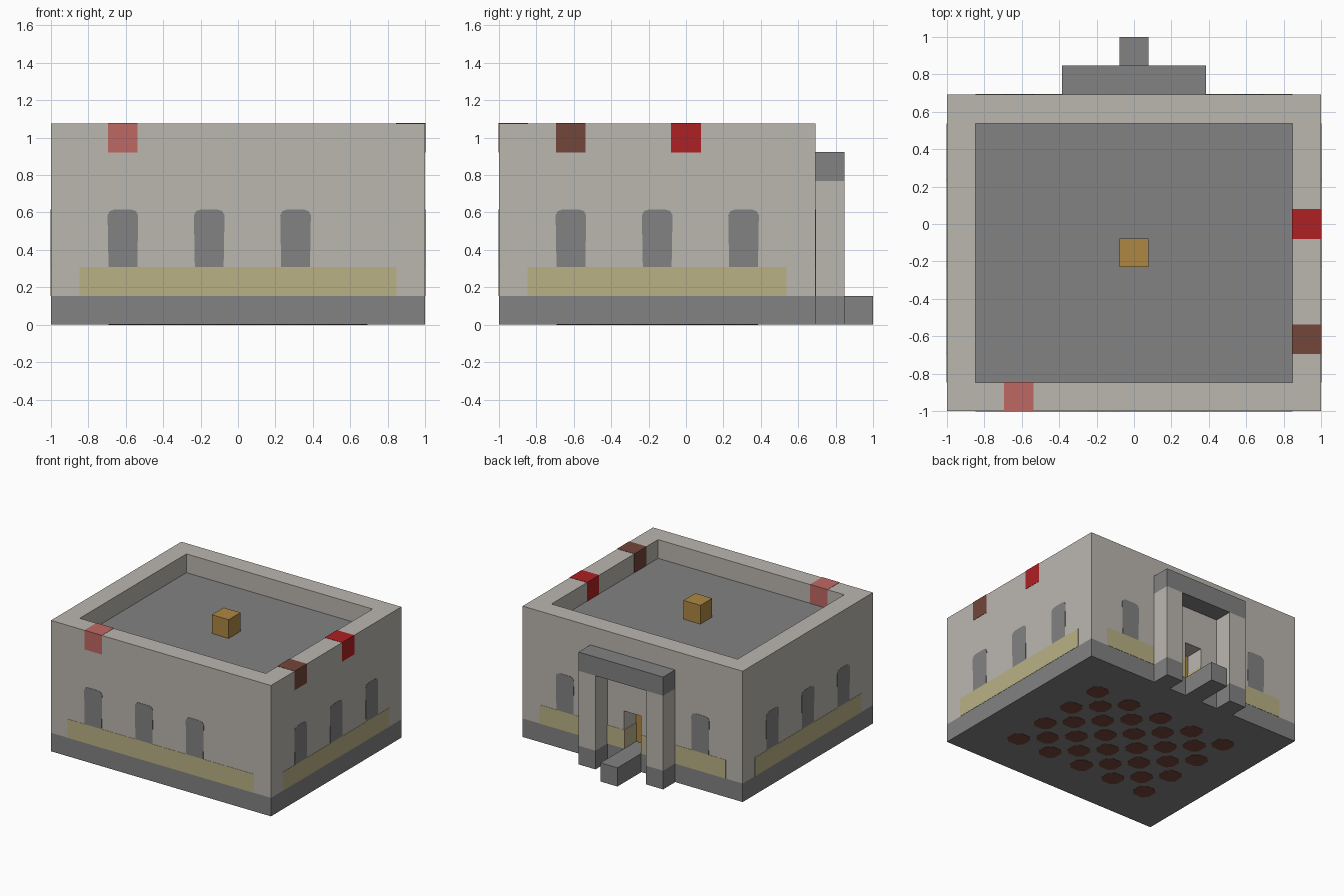
import bpy, bmesh, math
from mathutils import Matrix

cube = bpy.data.objects.get("Cube")
if cube:
    bpy.data.objects.remove(cube)

U = 2 / 13            # one building block
BACK = -1 + 11 * U    # plane of the rear wall
SKIN = 0.002          # thickness of painted details


def material(name, rgb):
    lin = [((c / 255 + 0.055) / 1.055) ** 2.4 for c in rgb] + [1]
    m = bpy.data.materials.new(name)
    m.use_nodes = True
    m.diffuse_color = lin
    m.node_tree.nodes["Principled BSDF"].inputs["Base Color"].default_value = lin
    return m


PLASTER = material("pale plaster", (187, 183, 176))
STONE = material("dark stone", (130, 130, 130))
SAND = material("sand yellow", (186, 177, 133))
GOLD = material("gold", (174, 135, 66))
RED = material("red", (174, 32, 35))
PINK = material("faded red", (191, 104, 99))
BROWN = material("brown", (115, 70, 58))


def add_object(name, bm, *mats):
    bmesh.ops.recalc_face_normals(bm, faces=bm.faces)
    me = bpy.data.meshes.new(name)
    bm.to_mesh(me)
    bm.free()
    for m in mats:
        me.materials.append(m)
    ob = bpy.data.objects.new(name, me)
    bpy.context.collection.objects.link(ob)
    return ob


def box(name, lo, hi, *mats, grow=0):
    """Box between two corners, optionally swollen on all sides."""
    bm = bmesh.new()
    bmesh.ops.create_cube(bm, size=1)
    for v in bm.verts:
        v.co = [(a + b) / 2 + c * (b - a + 2 * grow) for a, b, c in zip(lo, hi, v.co)]
    return add_object(name, bm, *mats)


def blocks(name, lo, hi, mat, grow=0):
    """Box given in block counts from the front right bottom corner."""
    corner = lambda p: (-1 + p[0] * U, -1 + p[1] * U, p[2] * U)
    return box(name, corner(lo), corner(hi), mat, grow=grow)


def plate(name, outline, mat, matrix):
    """Thin painted plate: outline in local x, z; outside is local -y."""
    bm = bmesh.new()
    face = bm.faces.new([bm.verts.new((x, 0, z)) for x, z in outline])
    ext = bmesh.ops.extrude_face_region(bm, geom=[face])
    for v in ext["geom"]:
        if isinstance(v, bmesh.types.BMVert):
            v.co.y -= SKIN
    bmesh.ops.transform(bm, matrix=matrix, verts=bm.verts)
    return add_object(name, bm, mat)


def wall_frame(turn, x, y):
    return Matrix.Translation((x, y, 0)) @ Matrix.Rotation(math.radians(turn), 4, "Z")


def rect(a, b, z0, z1):
    return [(a, z0), (b, z0), (b, z1), (a, z1)]


# Plinth, lifted by the painted floor pattern
box("plinth", (-1, -1, SKIN), (1, BACK, U), STONE)

# Walls, with the roof recess and the rear doorway cut out
walls = box("walls", (-1, -1, U), (1, BACK, 7 * U), PLASTER, STONE, GOLD)
cutters = [
    blocks("roof_cutter", (1, 1, 6), (12, 10, 8), PLASTER),
    blocks("door_cutter", (6, 10, 0.5), (7, 12, 3), PLASTER),
]
for c in cutters:
    c.hide_render = True
    mod = walls.modifiers.new(c.name, "BOOLEAN")
    mod.operation = "DIFFERENCE"
    mod.solver = "EXACT"
    mod.object = c
bpy.context.view_layer.update()
shell = walls.evaluated_get(bpy.context.evaluated_depsgraph_get())
mesh = bpy.data.meshes.new_from_object(shell)
walls.modifiers.clear()
walls.data = mesh
for c in cutters:
    bpy.data.objects.remove(c)
mesh.materials.clear()
for m in (PLASTER, STONE, GOLD):
    mesh.materials.append(m)
for f in mesh.polygons:
    roof = f.normal.z > 0.9 and abs(f.center.z - 6 * U) < 0.01
    door = f.normal.y > 0.9 and f.center.z < 3 * U and abs(f.center.y - BACK + U) < 0.01
    f.material_index = 1 if roof else 2 if door else 0

# Coloured parapet blocks and the gold roof block
blocks("parapet_block_faded", (2, 0, 6), (3, 1, 7), PINK, SKIN)
blocks("parapet_block_brown", (12, 2, 6), (13, 3, 7), BROWN, SKIN)
blocks("parapet_block_red", (12, 6, 6), (13, 7, 7), RED, SKIN)
blocks("roof_block", (6, 5, 6), (7, 6, 7), GOLD)

# Rear porch
for side, x in (("right", 4), ("left", 8)):
    blocks(f"porch_foot_{side}", (x, 11, 0), (x + 1, 12, 1), STONE)
    blocks(f"porch_pillar_{side}", (x, 11, 1), (x + 1, 12, 5), PLASTER)
blocks("porch_lintel", (4, 11, 5), (9, 12, 6), STONE)
blocks("door_step", (6, 11, 0), (7, 13, 1), STONE)

# Painted band and arched windows on each wall
col = lambda i: -1 + (i + 0.5) * U
FRAMES = {
    "front": wall_frame(0, 0, -1),
    "left": wall_frame(90, 1, 0),
    "back": wall_frame(180, 0, BACK),
    "right": wall_frame(-90, -1, 0),
}
LONG, END = 1 - U, BACK - U
BANDS = {
    "front": [(-LONG, LONG)],
    "left": [(-LONG, END)],
    "back": [(-LONG, -U / 2), (U / 2, LONG)],
    "right": [(-END, LONG)],
}
WINDOWS = {
    "front": [col(i) for i in (2, 5, 8)],
    "left": [col(i) for i in (2, 5, 8)],
    "back": [col(2), col(10)],
    "right": [-col(i) for i in (2, 5, 8)],
}
w, top, r = U / 2, 4 * U, 0.03
arch = [(-w, 2 * U), (w, 2 * U), (w + 0.005, top - r), (w - 0.007, top - 0.008),
        (w - r, top), (r - w, top), (0.007 - w, top - 0.008), (-w - 0.005, top - r)]
for side, frame in FRAMES.items():
    for a, b in BANDS[side]:
        plate(f"{side}_band", rect(a, b, U, 2 * U), SAND, frame)
    for x in WINDOWS[side]:
        plate(f"{side}_window", [(x + a, z) for a, z in arch], STONE, frame)

# Band carried into the doorway sides
for turn, s in ((-90, 1), (90, -1)):
    y = BACK - U / 2
    plate("doorway_band", rect(-U / 2, U / 2, U, 2 * U), SAND,
          wall_frame(turn, s * U / 2, y))

# Chequered brown pattern under the floor
k, c = U / 2, 0.035
tile = [(-k, c - k), (c - k, -k), (k - c, -k), (k, c - k),
        (k, k - c), (k - c, k), (c - k, k), (-k, k - c)]
down = Matrix.Rotation(math.radians(90), 4, "X")
for i in range(2, 11):
    for j in range(2, 9):
        if (i + j) % 2 == 0:
            plate("floor_tile", tile, BROWN,
                  Matrix.Translation((col(i), col(j), 0)) @ down)
